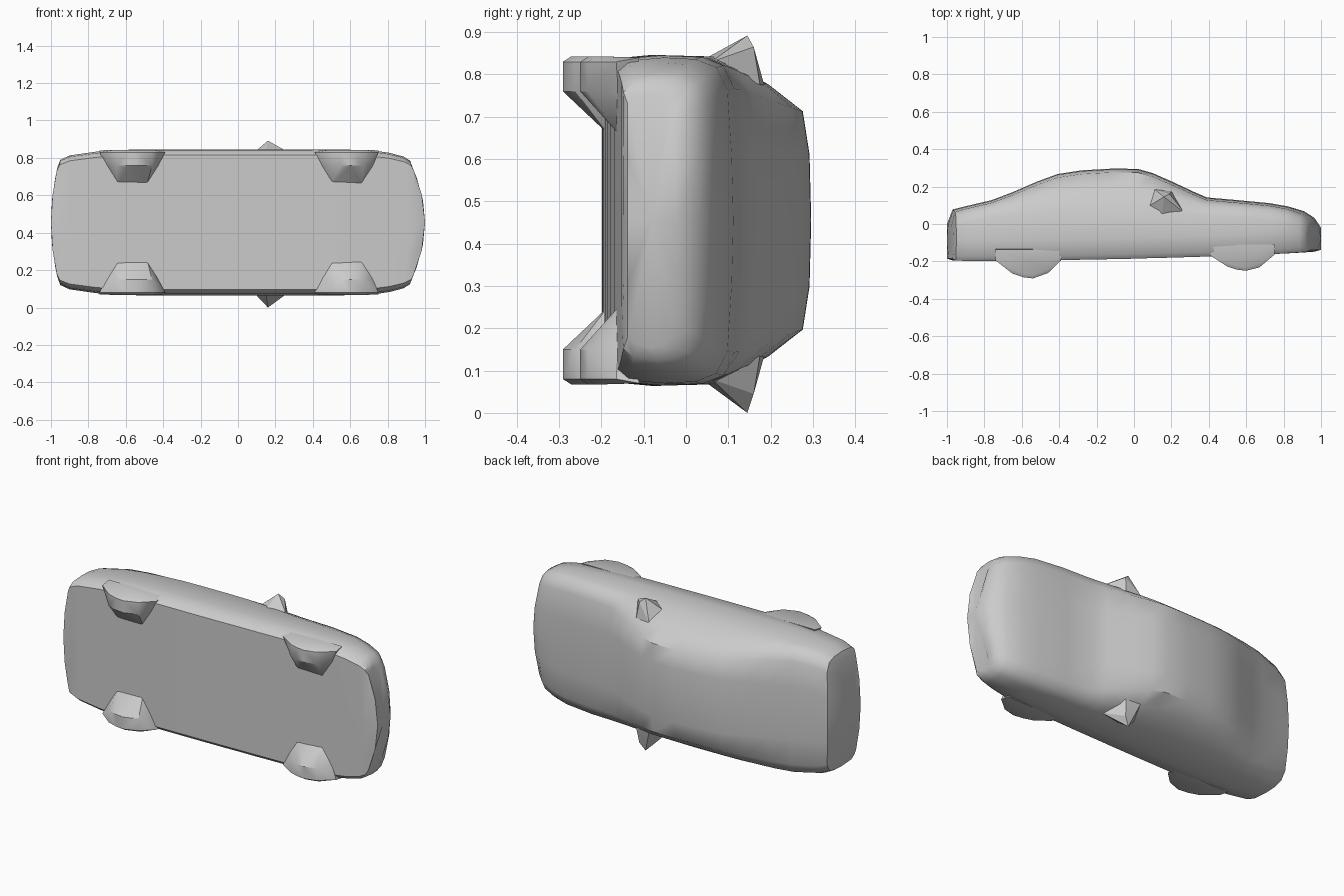
import bpy, bmesh
from mathutils import Vector

if "Cube" in bpy.data.objects:
    bpy.data.objects.remove(bpy.data.objects["Cube"])

CZ = 0.455  # centre plane of the car, which lies on its side (roof toward +y)

paint = bpy.data.materials.new("grey")
paint.diffuse_color = (0.6, 0.6, 0.6, 1)
paint.use_nodes = True
paint.node_tree.nodes["Principled BSDF"].inputs["Base Color"].default_value = paint.diffuse_color


def finish(bm, name, angle):
    bmesh.ops.recalc_face_normals(bm, faces=bm.faces)
    me = bpy.data.meshes.new(name)
    bm.to_mesh(me)
    bm.free()
    me.materials.append(paint)
    ob = bpy.data.objects.new(name, me)
    bpy.context.collection.objects.link(ob)
    bpy.ops.object.select_all(action='DESELECT')
    ob.select_set(True)
    bpy.context.view_layer.objects.active = ob
    bpy.ops.object.shade_smooth_by_angle(angle=angle)
    return ob


def hull(name, points, angle=0.6):
    bm = bmesh.new()
    for p in points:
        bm.verts.new(p)
    res = bmesh.ops.convex_hull(bm, input=bm.verts)
    loose = {g for g in res["geom_interior"] if isinstance(g, bmesh.types.BMVert)}
    bmesh.ops.delete(bm, geom=list(loose), context='VERTS')
    return finish(bm, name, angle)


# Body stations: x, underside y, top y, half width, end bow
stations = [
    (-1.0, -0.185, 0.0, 0.295, 0.035), (-0.97, -0.195, 0.078, 0.335, 0.02),
    (-0.9, -0.197, 0.095, 0.358, 0), (-0.76, -0.198, 0.128, 0.378, 0),
    (-0.65, -0.197, 0.17, 0.387, 0), (-0.52, -0.195, 0.226, 0.39, 0),
    (-0.41, -0.193, 0.267, 0.391, 0), (-0.28, -0.191, 0.287, 0.391, 0),
    (-0.12, -0.188, 0.296, 0.391, 0), (0.02, -0.185, 0.295, 0.391, 0),
    (0.1, -0.182, 0.272, 0.391, 0), (0.2, -0.18, 0.228, 0.391, 0),
    (0.32, -0.176, 0.172, 0.391, 0), (0.39, -0.174, 0.142, 0.391, 0),
    (0.55, -0.17, 0.128, 0.39, 0), (0.72, -0.162, 0.112, 0.385, 0),
    (0.82, -0.157, 0.095, 0.372, -0.01), (0.91, -0.152, 0.068, 0.352, -0.025),
    (0.965, -0.148, 0.032, 0.33, -0.045), (1.0, -0.138, -0.02, 0.30, -0.07),
]


def section(x, yb, yt, hw, bow):
    t = min(1, max(0, (yt - 0.13) / 0.165))  # 0 on hood and trunk, 1 at roof
    mix = lambda a, b: a + (b - a) * t
    h = min(1, (yt - yb) / 0.25)
    half = [
        (yb, 0), (yb, 0.5), (yb, 0.92), (yb + 0.025, 0.98), (yb + 0.11 * h, 1),
        (yt - mix(0.09, 0.215) * h, 0.99), (yt - mix(0.04, 0.10) * h, mix(0.94, 0.82)),
        (yt - mix(0.014, 0.02), mix(0.8, 0.66)), (yt - 0.004, 0.4), (yt, 0)]
    ring = half + [(y, -w) for y, w in half[-2:0:-1]]
    return [(x + bow * w * w, y, CZ + hw * w) for y, w in ring]


bm = bmesh.new()
rings = [[bm.verts.new(p) for p in section(*s)] for s in stations]
n = len(rings[0])
for a, b in zip(rings, rings[1:]):
    for i in range(n):
        j = (i + 1) % n
        bm.faces.new((a[i], a[j], b[j], b[i]))
for ring, s in ((rings[0], stations[0]), (rings[-1], stations[-1])):
    mid = bm.verts.new((s[0], (s[1] + s[2]) / 2, CZ))
    for i in range(n):
        bm.faces.new((ring[i], ring[(i + 1) % n], mid))
finish(bm, "car_body", 0.75)

# Wheel lumps: outline along x and y, sloping inward to the underside
outlines = {
    "rear": [(-0.74, -0.195), (-0.65, -0.265), (-0.59, -0.285), (-0.54, -0.291),
             (-0.46, -0.262), (-0.39, -0.195)],
    "front": [(0.41, -0.17), (0.5, -0.228), (0.55, -0.244), (0.6, -0.25),
              (0.67, -0.232), (0.75, -0.165)],
}
for side, sg in (("right", 1), ("left", -1)):
    for end, line in outlines.items():
        base = line[0][1]
        xc = (line[0][0] + line[-1][0]) / 2
        pts = []
        for x, y in line:
            pts.append((x, y, CZ + sg * 0.375))
            pts.append((x, base + 0.06, CZ + sg * 0.385))
            if y < base - 0.01:
                pts.append((x, y + 0.02, CZ + sg * 0.388))
                pts.append((x, y, CZ + sg * 0.305))
        for dx, off in ((0.08, 0.205), (0.14, 0.3)):
            for k in (-1, 1):
                pts.append((xc + k * dx, base + 0.01, CZ + sg * off))
        hull(f"{end}_wheel_{side}", pts)

    # Wing mirror
    tip = CZ + sg * (0.437 if sg > 0 else 0.455)
    mirror = [(x, y, CZ + sg * o) for x, y, o in (
        (0.07, 0.09, 0.36), (0.11, 0.185, 0.32), (0.2, 0.175, 0.32),
        (0.27, 0.06, 0.375), (0.15, 0.05, 0.385), (0.19, 0.16, 0.41))]
    hull(f"wing_mirror_{side}", mirror + [(0.16, 0.145, tip)], 0.3)
